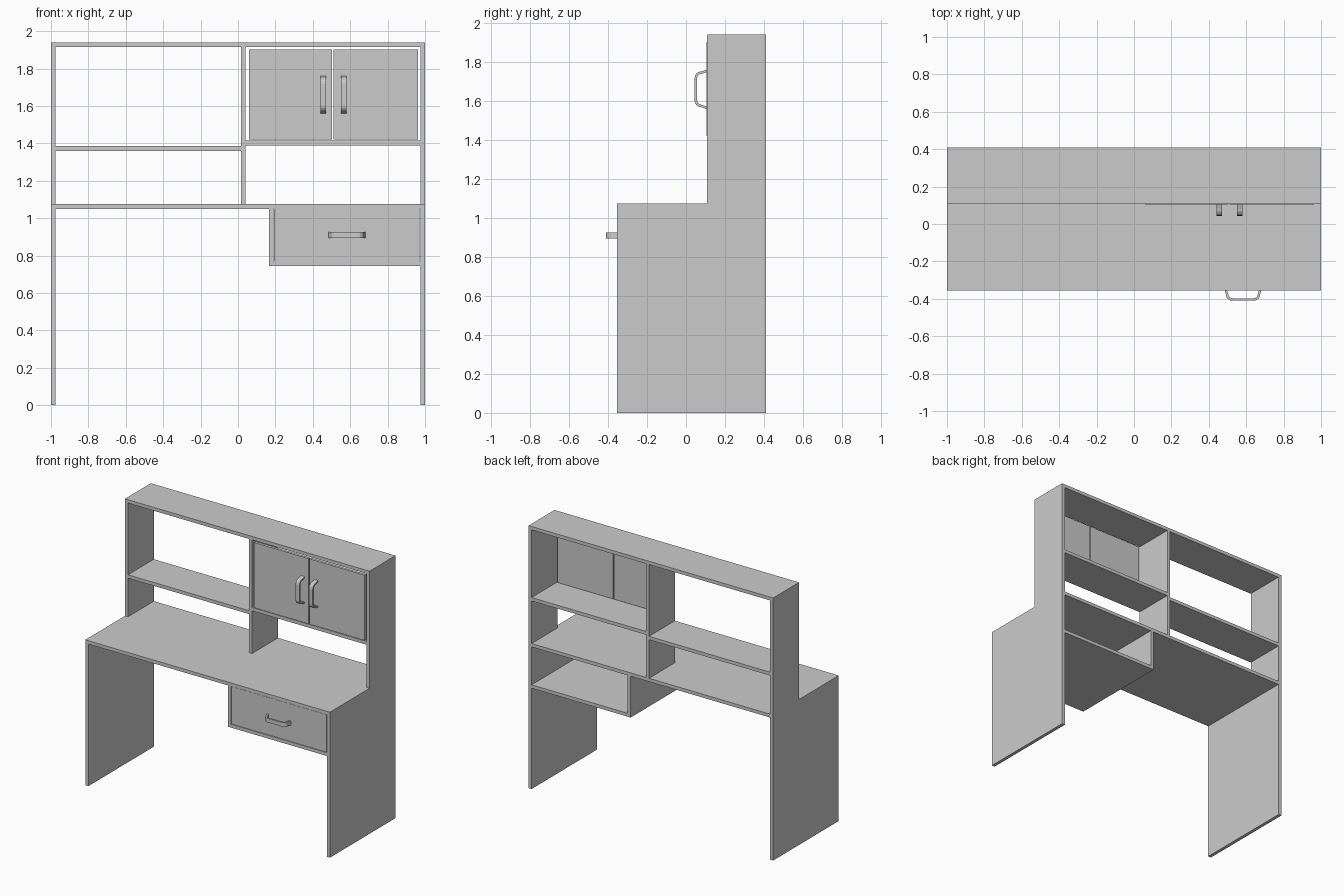
import bpy
import bmesh
from math import sin, cos, pi
from mathutils import Matrix, Vector

cube = bpy.data.objects.get("Cube")
if cube:
    bpy.data.objects.remove(cube, do_unlink=True)

grey = bpy.data.materials.new("plain grey")
grey.use_nodes = True
grey.diffuse_color = (0.6, 0.6, 0.6, 1)
grey.node_tree.nodes["Principled BSDF"].inputs["Base Color"].default_value = (0.6, 0.6, 0.6, 1)


def add_object(name, bm):
    bmesh.ops.recalc_face_normals(bm, faces=bm.faces)
    mesh = bpy.data.meshes.new(name)
    bm.to_mesh(mesh)
    bm.free()
    mesh.materials.append(grey)
    obj = bpy.data.objects.new(name, mesh)
    bpy.context.collection.objects.link(obj)
    return obj


def board(name, x, y, z):
    """Flat panel spanning the given x, y and z ranges."""
    bm = bmesh.new()
    bmesh.ops.create_cube(bm, size=1)
    for v in bm.verts:
        v.co = [lo + (c + 0.5) * (hi - lo) for c, (lo, hi) in zip(v.co, (x, y, z))]
    return add_object(name, bm)


def handle(name, location, upright):
    """Bent strap: a bracket outline, bowed toward -y, given a width."""
    length, reach, width, thick, radius = 0.2, 0.06, 0.03, 0.013, 0.035

    def outline(half, depth, r):
        pts = [(-half, 0)]
        for side in (-1, 1):
            corner = []
            for i in range(5):
                a = i * pi / 8
                corner.append((side * (half - 0.008 - r + r * cos(a)), -(depth - r + r * sin(a))))
            pts += corner if side < 0 else corner[::-1]
        return pts + [(half, 0)]

    outer = outline(length / 2, reach, radius)
    inner = outline(length / 2 - thick, reach - thick, radius - thick)
    bm = bmesh.new()
    rings = []
    for (ox, oy), (ix, iy) in zip(outer, inner):
        rings.append([bm.verts.new(p) for p in (
            (ox, oy, -width / 2), (ox, oy, width / 2),
            (ix, iy, width / 2), (ix, iy, -width / 2))])
    for a, b in zip(rings, rings[1:]):
        for i in range(4):
            j = (i + 1) % 4
            bm.faces.new((a[i], a[j], b[j], b[i]))
    bm.faces.new(rings[0])
    bm.faces.new(rings[-1])
    turn = Matrix.Rotation(pi / 2, 4, 'Y') if upright else Matrix()
    bm.transform(Matrix.Translation(Vector(location)) @ turn)
    return add_object(name, bm)


T = 0.025                      # board thickness
FRONT, BACK = -0.355, 0.41     # desk depth
HUTCH = 0.108                  # front of the upper unit
DESK, TOP = 1.075, 1.94        # heights of desk and upper unit
desk_depth, hutch_depth = (FRONT, BACK), (HUTCH, BACK)
IN = 1 - T

# Desk
board("desk_top", (-1, 1), desk_depth, (DESK - T, DESK))
for side, s in (("left", 1), ("right", -1)):
    span = sorted((s * IN, s))
    board(side + "_leg_panel", span, desk_depth, (0, DESK - T))
    board(side + "_hutch_side", span, hutch_depth, (DESK, TOP - T))

# Upper unit
board("hutch_top", (-1, 1), hutch_depth, (TOP - T, TOP))
board("hutch_divider", (0.015, 0.04), hutch_depth, (DESK, TOP - T))
board("open_shelf", (-IN, 0.015), hutch_depth, (1.36, 1.385))
board("cabinet_shelf", (0.04, IN), hutch_depth, (1.39, 1.415))

# Cabinet doors
for name, x, hx in (("right_door", (0.06, 0.502), 0.455), ("left_door", (0.51, 0.962), 0.565)):
    board(name, x, (0.104, 0.124), (1.42, 1.902))
    handle(name + "_handle", (hx, 0.104, 1.66), True)

# Drawer and its open-backed housing
board("drawer_housing_side", (0.165, 0.19), desk_depth, (0.745, DESK - T))
board("drawer_housing_bottom", (0.19, IN), desk_depth, (0.745, 0.77))
board("drawer_front", (0.193, 0.97), (FRONT + 0.002, FRONT + 0.022), (0.772, 1.048))
handle("drawer_handle", (0.583, FRONT + 0.005, 0.91), False)
